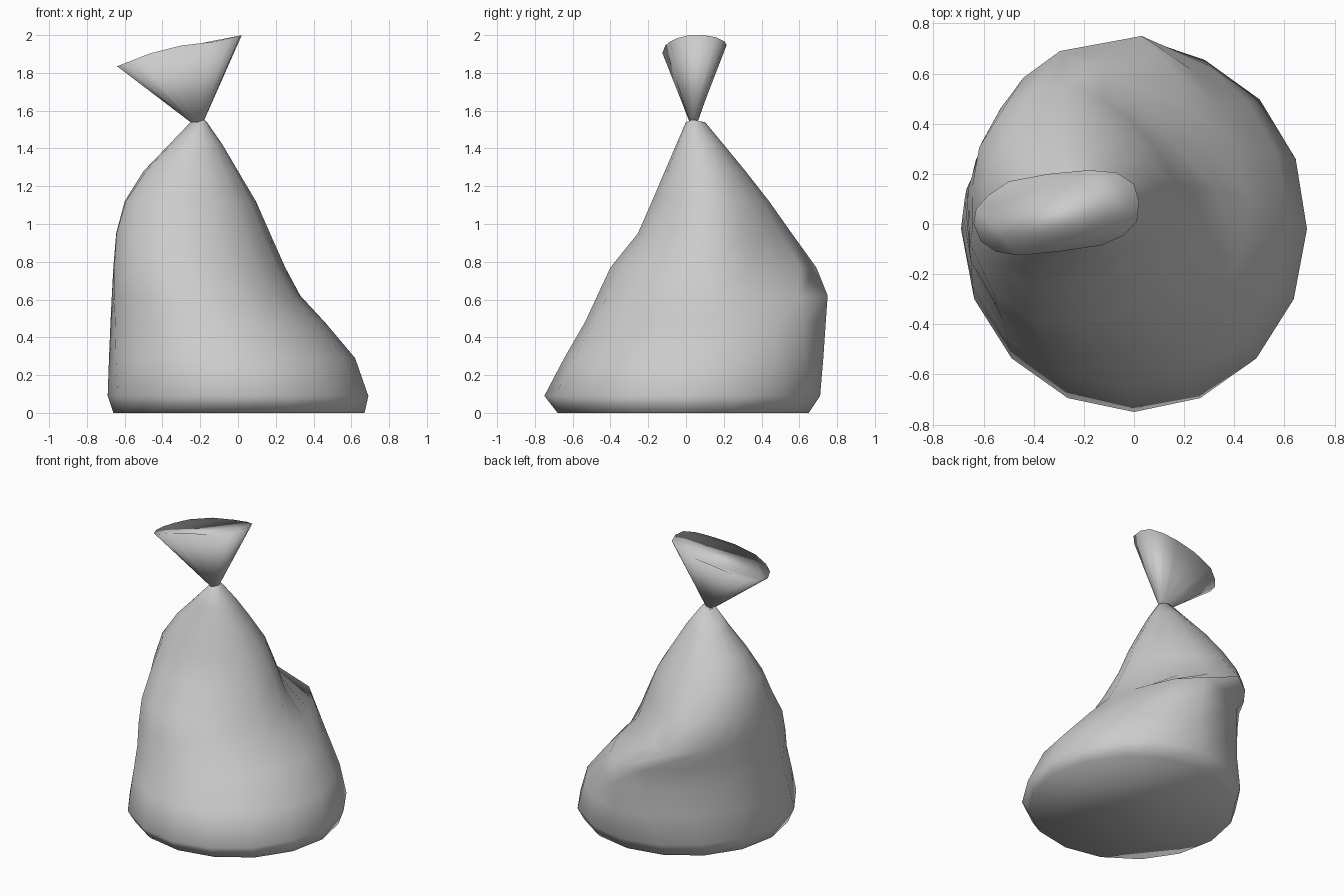
import bpy, bmesh, math

SIDES = 16

grey = bpy.data.materials.new("sack_grey")
grey.diffuse_color = (0.6, 0.6, 0.6, 1.0)


def loft(name, rings):
    """Skin a list of equal-length point rings into one closed smooth object."""
    bm = bmesh.new()
    loops = [[bm.verts.new(p) for p in ring] for ring in rings]
    for low, high in zip(loops, loops[1:]):
        for i in range(SIDES):
            j = (i + 1) % SIDES
            bm.faces.new((low[i], low[j], high[j], high[i]))
    bm.faces.new(loops[0][::-1])
    bm.faces.new(loops[-1])
    for f in bm.faces:
        f.smooth = True
    mesh = bpy.data.meshes.new(name)
    bm.to_mesh(mesh)
    bm.free()
    mesh.materials.append(grey)
    obj = bpy.data.objects.new(name, mesh)
    bpy.context.collection.objects.link(obj)
    return obj


def sack_ring(z, left, right, front, back, skew, *quarters):
    """Ellipse between four limits, back skewed sideways, each quarter scaled."""
    cx, cy = (left + right) / 2, (front + back) / 2
    pts = []
    for i in range(SIDES):
        a = 2 * math.pi * i / SIDES
        k = 1 + quarters[i * 4 // SIDES] * abs(math.sin(2 * a))
        pts.append((cx + k * (right - left) / 2 * math.cos(a) + skew * max(0, math.sin(a)),
                    cy + k * (back - front) / 2 * math.sin(a), z))
    return pts


# Slumped sack body: height, left, right, front, back, skew,
# then fullness of back right, back left, front left, front right
LEVELS = [
    (0.00, -0.66, 0.67, -0.68, 0.65, 0.00, 0.00, 0.00, 0.00, 0.00),
    (0.09, -0.69, 0.69, -0.75, 0.71, 0.02, 0.00, 0.00, 0.00, 0.00),
    (0.29, -0.683, 0.62, -0.645, 0.727, 0.10, -0.09, 0.00, 0.03, 0.00),
    (0.48, -0.675, 0.46, -0.535, 0.74, 0.16, -0.18, 0.00, 0.05, 0.00),
    (0.62, -0.668, 0.33, -0.47, 0.75, 0.20, -0.26, 0.00, 0.08, -0.02),
    (0.77, -0.66, 0.25, -0.40, 0.69, -0.09, -0.13, -0.18, 0.10, -0.04),
    (0.95, -0.645, 0.17, -0.255, 0.56, -0.03, -0.12, -0.03, 0.11, -0.04),
    (1.12, -0.60, 0.095, -0.18, 0.44, 0.00, -0.07, 0.00, 0.09, -0.03),
    (1.28, -0.50, 0.00, -0.112, 0.315, 0.00, -0.03, 0.00, 0.04, 0.00),
    (1.42, -0.365, -0.082, -0.052, 0.20, 0.00, 0.00, 0.00, 0.01, 0.00),
    (1.54, -0.25, -0.165, 0.00, 0.10, 0.00, 0.00, 0.00, 0.00, 0.00),
]
rings = [sack_ring(*lv) for lv in LEVELS]

# Pinched neck at the tie
neck = [(-0.21 + 0.032 * math.cos(2 * math.pi * i / SIDES),
         0.04 + 0.022 * math.sin(2 * math.pi * i / SIDES),
         1.542 + 0.01 * math.cos(2 * math.pi * i / SIDES)) for i in range(SIDES)]
loft("sack_body", rings + [neck])

# Flared gathered mouth above the tie, rim rising to the right
RIM = [(0.02, 0.09), (0.00, 0.16), (-0.07, 0.205), (-0.18, 0.215),
       (-0.34, 0.20), (-0.50, 0.17), (-0.58, 0.115), (-0.63, 0.06),
       (-0.64, 0.00), (-0.61, -0.07), (-0.55, -0.11), (-0.46, -0.125),
       (-0.30, -0.11), (-0.13, -0.085), (-0.04, -0.045), (0.012, 0.01)]
HEIGHTS = [(-0.64, 1.835), (-0.46, 1.905), (-0.30, 1.945), (-0.10, 1.968), (0.02, 2.0)]


def rim_height(x, y):
    for (x0, z0), (x1, z1) in zip(HEIGHTS, HEIGHTS[1:]):
        if x <= x1:
            break
    return z0 + (z1 - z0) * (x - x0) / (x1 - x0) - 0.1 * max(0, y - 0.1)


rim = [(x, y, rim_height(x, y)) for x, y in RIM]
loft("sack_mouth", [neck, rim])
